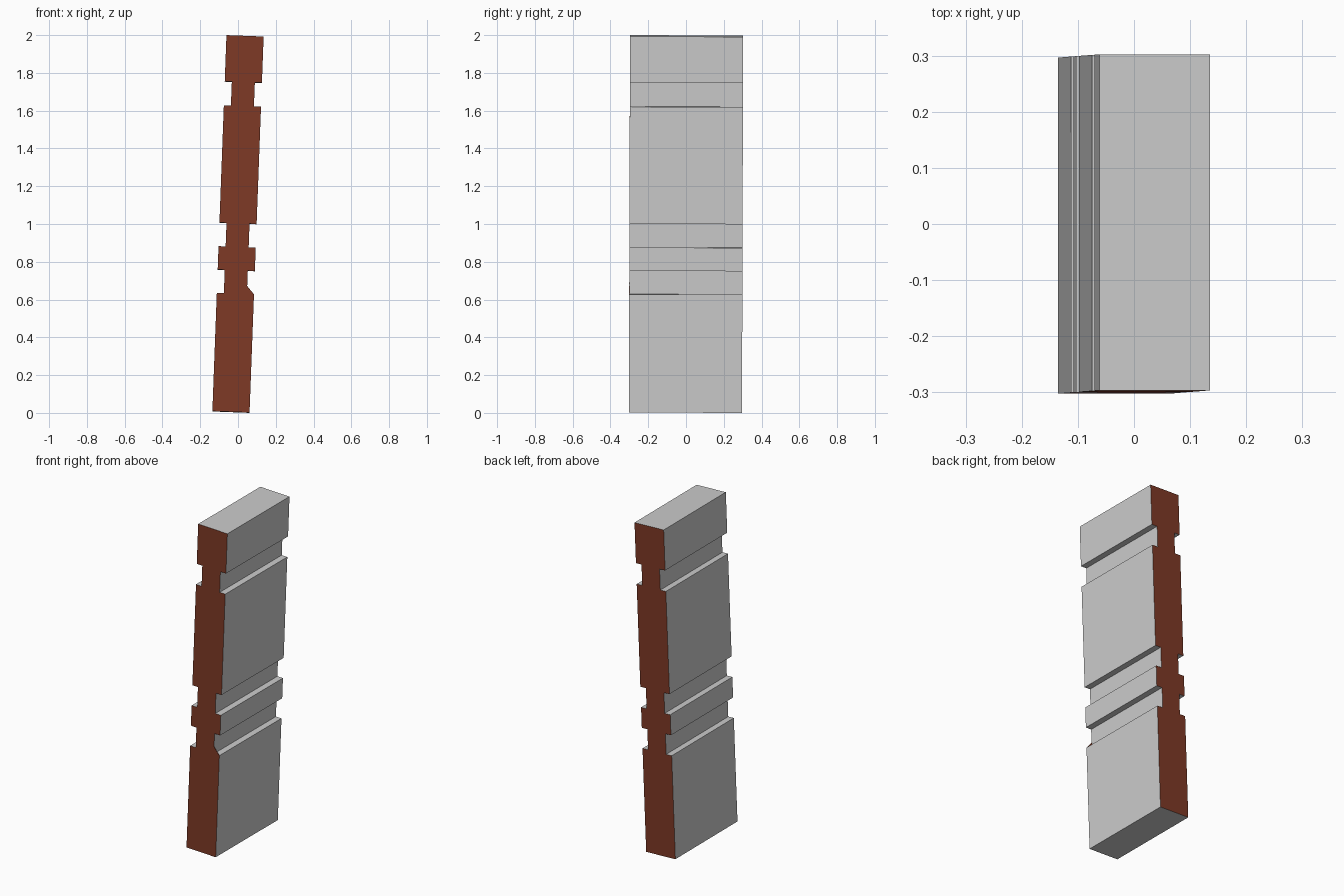
import bpy, bmesh
from mathutils import Matrix

if "Cube" in bpy.data.objects:
    bpy.data.objects.remove(bpy.data.objects["Cube"])

HALF_W, HALF_IN, HALF_D, HALF_H = 0.0985, 0.061, 0.2995, 0.996
# grooves on both broad sides (top, bottom), relative to the middle
GROOVES = [(0.751, 0.624), (0.003, -0.122), (-0.246, -0.370)]


def material(name, rgb):
    m = bpy.data.materials.new(name)
    m.diffuse_color = (*rgb, 1)
    m.use_nodes = True
    m.node_tree.nodes["Principled BSDF"].inputs["Base Color"].default_value = m.diffuse_color
    return m


grey = material("light_grey", (0.604, 0.604, 0.604))
brown = material("red_brown", (0.209, 0.041, 0.019))
# slight lean of the whole slab
LEAN = (Matrix.Translation((0, 0, 1)) @ Matrix.Rotation(0.0375, 4, 'Y')
        @ Matrix.Rotation(-0.003, 4, 'X'))


def finish(name, bm, mats):
    bm.transform(LEAN)
    me = bpy.data.meshes.new(name)
    bm.to_mesh(me)
    bm.free()
    for m in mats:
        me.materials.append(m)
    ob = bpy.data.objects.new(name, me)
    bpy.context.collection.objects.link(ob)
    return ob


# grooved slab: one side of the profile, mirrored, then extruded in depth
side = [(HALF_W, HALF_H)]
for hi, lo in GROOVES:
    side += [(HALF_W, hi), (HALF_IN, hi), (HALF_IN, lo), (HALF_W, lo)]
side.append((HALF_W, -HALF_H))
outline = side + [(-x, z) for x, z in reversed(side)]

bm = bmesh.new()
cap = bm.faces.new([bm.verts.new((x, -HALF_D, z)) for x, z in outline])
ext = bmesh.ops.extrude_face_region(bm, geom=[cap], use_keep_orig=True)
moved = [v for v in ext["geom"] if isinstance(v, bmesh.types.BMVert)]
bmesh.ops.translate(bm, vec=(0, 2 * HALF_D, 0), verts=moved)
bmesh.ops.recalc_face_normals(bm, faces=bm.faces)
# brown end faces, grey everywhere else
for f in bm.faces:
    f.material_index = 1 if abs(f.normal.y) > 0.9 else 0
finish("grooved_slab", bm, [grey, brown])

# small corner flap of the front end face, in the lowest right groove
bm = bmesh.new()
lo = GROOVES[2][1]
tri = [(HALF_IN, lo), (HALF_W, lo), (HALF_IN, lo + 0.043)]
front = [bm.verts.new((x, -HALF_D, z)) for x, z in tri]
back = [bm.verts.new((x, -HALF_D + 0.002, z)) for x, z in tri]
bm.faces.new(front)
bm.faces.new(back[::-1])
for i in range(3):
    j = (i + 1) % 3
    bm.faces.new((front[j], front[i], back[i], back[j]))
bmesh.ops.recalc_face_normals(bm, faces=bm.faces)
finish("front_corner_flap", bm, [brown])
